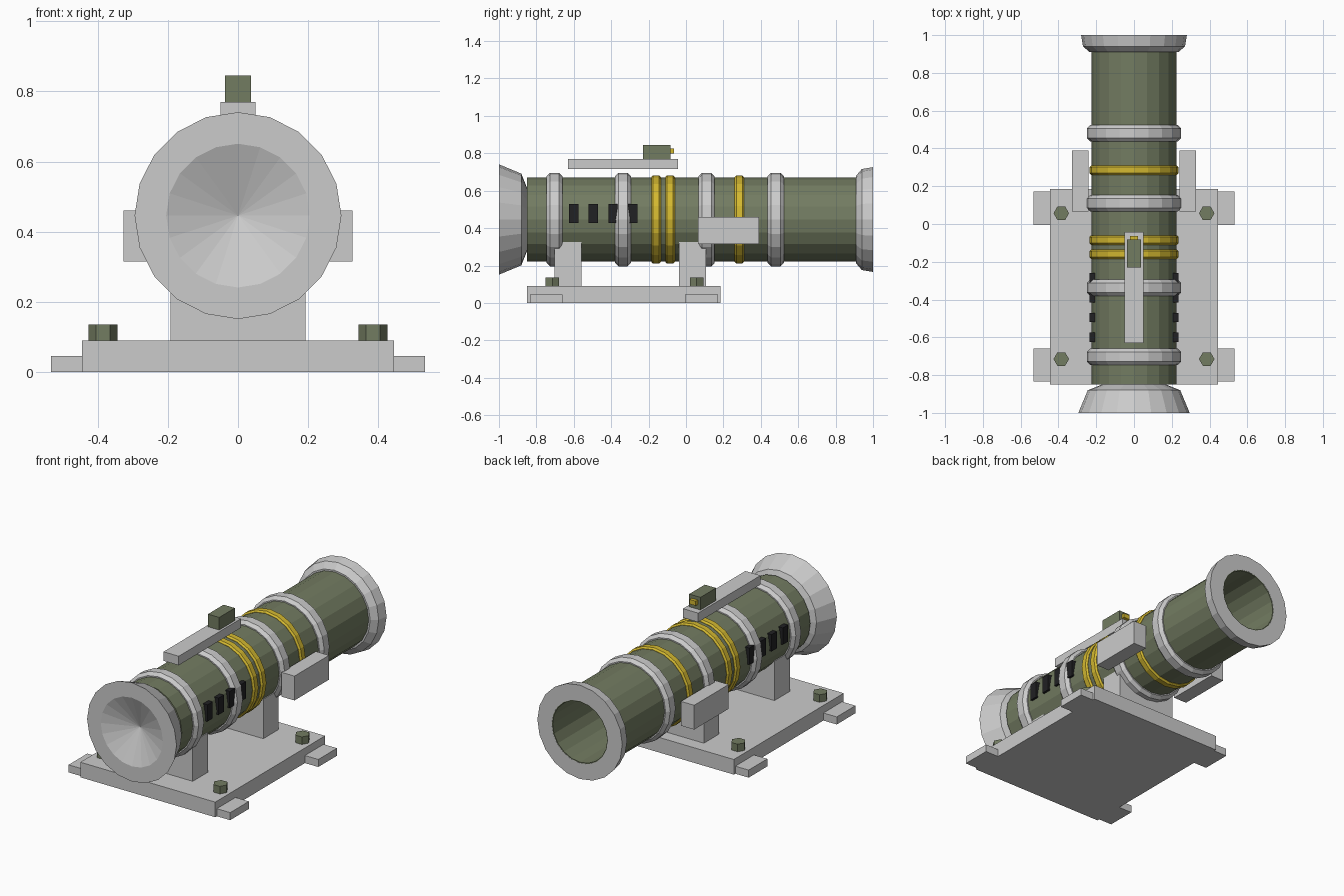
import bpy, bmesh
from math import sin, cos, pi

if "Cube" in bpy.data.objects:
    bpy.data.objects.remove(bpy.data.objects["Cube"])

AXIS_Z = 0.446


def material(name, rgb):
    m = bpy.data.materials.new(name)
    m.diffuse_color = (*rgb, 1)
    m.use_nodes = True
    m.node_tree.nodes["Principled BSDF"].inputs["Base Color"].default_value = m.diffuse_color
    return m


GREEN = material("olive", (0.17, 0.20, 0.12))
YELLOW = material("yellow", (0.65, 0.48, 0.03))
BLACK = material("black", (0.015, 0.015, 0.017))


def finish(name, bm, mat):
    bmesh.ops.remove_doubles(bm, verts=bm.verts, dist=1e-5)
    bmesh.ops.recalc_face_normals(bm, faces=bm.faces)
    me = bpy.data.meshes.new(name)
    bm.to_mesh(me)
    bm.free()
    ob = bpy.data.objects.new(name, me)
    bpy.context.collection.objects.link(ob)
    if mat:
        me.materials.append(mat)
    return ob


def lathe(name, profile, mat=None, closed=True, n=20):
    """Spin (radius, y) points about the barrel axis."""
    bm = bmesh.new()
    loops = [[bm.verts.new((r * sin(2 * pi * i / n), y, AXIS_Z + r * cos(2 * pi * i / n)))
              for i in range(n)] for r, y in profile]
    pairs = list(zip(loops, loops[1:]))
    if closed:
        pairs.append((loops[-1], loops[0]))
    for a, b in pairs:
        for i in range(n):
            j = (i + 1) % n
            bm.faces.new((a[i], a[j], b[j], b[i]))
    return finish(name, bm, mat)


def box(name, x, y, z, mat=None):
    """Box from (min, max) ranges."""
    bm = bmesh.new()
    bmesh.ops.create_cube(bm, size=1)
    for v in bm.verts:
        v.co = [r[0] if c < 0 else r[1] for c, r in zip(v.co, (x, y, z))]
    return finish(name, bm, mat)


def pair(name, x, y, z, mat=None):
    box(name + "_right", x, y, z, mat)
    box(name + "_left", (-x[1], -x[0]), y, z, mat)


def band(name, y, r, half, bevel, mat=None):
    lathe(name, [(0.215, y - half), (r - bevel, y - half), (r, y - half + bevel),
                 (r, y + half - bevel), (r - bevel, y + half), (0.215, y + half)], mat)


# barrel with open bore, muzzle collar and breech cone
lathe("barrel", [(0.225, -0.85), (0.225, 0.999), (0.18, 0.999), (0.18, -0.85)], GREEN)
lathe("muzzle_collar", [(0.185, 0.91), (0.235, 0.91), (0.27, 0.94), (0.28, 1.0), (0.185, 1.0)])
lathe("breech_cone", [(0, -0.92), (0.205, -1.0), (0.295, -1.0), (0.245, -0.88),
                      (0.17, -0.85), (0, -0.85)], closed=False)

# reinforcing and marking bands
for i, y in enumerate((-0.703, -0.337, 0.11, 0.48)):
    band(f"clamp_ring_{i}", y, 0.25, 0.043, 0.018)
for i, y in enumerate((-0.16, -0.085, 0.285)):
    band(f"yellow_band_{i}", y, 0.236, 0.025, 0.009, YELLOW)

# side vents and side housings
for i in range(4):
    y = -0.60 + 0.105 * i
    pair(f"vent_{i}", (0.20, 0.236), (y - 0.025, y + 0.025), (0.428, 0.528), BLACK)
pair("side_housing", (0.24, 0.327), (0.065, 0.39), (0.315, 0.46))

# sight
box("sight_rail", (-0.05, 0.05), (-0.63, -0.043), (0.716, 0.77))
box("sight_block", (-0.037, 0.037), (-0.23, -0.083), (0.77, 0.845), GREEN)
box("sight_lens", (-0.02, 0.02), (-0.083, -0.063), (0.798, 0.825), YELLOW)

# base plate, support posts, feet and bolts
box("base_plate", (-0.445, 0.445), (-0.85, 0.185), (0, 0.09))
for i, y in enumerate((-0.63, 0.035)):
    box(f"support_post_{i}", (-0.193, 0.193), (y - 0.072, y + 0.072), (0.09, 0.325))
for i, y in enumerate((-0.747, 0.083)):
    pair(f"foot_{i}", (0.355, 0.533), (y - 0.088, y + 0.088), (0, 0.045))
for i, y in enumerate((-0.715, 0.057)):
    for x in (-0.385, 0.385):
        bm = bmesh.new()
        bmesh.ops.create_cone(bm, cap_ends=True, segments=6, radius1=0.041, radius2=0.041, depth=0.045)
        # turn the hexagon so its corners point along x
        for v in bm.verts:
            v.co = (x + v.co.y, y + v.co.x, v.co.z + 0.1125)
        finish(f"bolt_{i}_{'right' if x > 0 else 'left'}", bm, GREEN)
